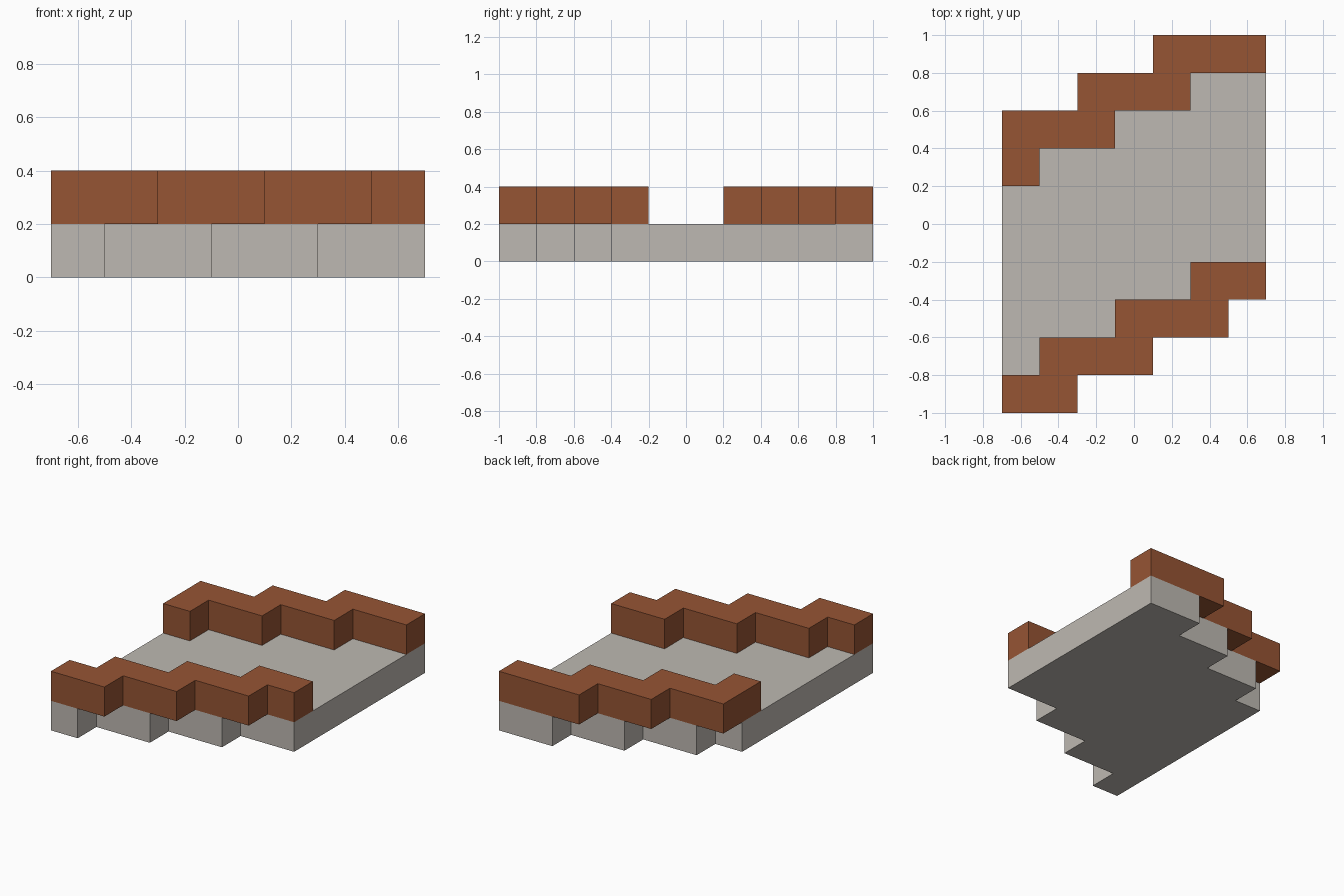
import bpy
import bmesh

cube = bpy.data.objects.get("Cube")
if cube:
    bpy.data.objects.remove(cube, do_unlink=True)

STEP = 0.2   # depth of each stair step in the outline


def make_material(name, colour):
    mat = bpy.data.materials.new(name)
    mat.use_nodes = True
    mat.diffuse_color = colour
    bsdf = next(n for n in mat.node_tree.nodes if n.type == 'BSDF_PRINCIPLED')
    bsdf.inputs["Base Color"].default_value = colour
    return mat


def stair_line(breaks, y):
    """Stepped line along x, rising by one step at every inner break."""
    points = []
    for i, (x0, x1) in enumerate(zip(breaks, breaks[1:])):
        level = y + i * STEP
        points += [(x0, level), (x1, level)]
    return points


def stepped_slab(name, front, back, z0, z1, mat):
    """Extrude the area between two stepped lines from z0 to z1."""
    outline = stair_line(*front) + stair_line(*back)[::-1]
    bm = bmesh.new()
    base = bm.faces.new([bm.verts.new((x, y, z0)) for x, y in outline])
    top = bmesh.ops.extrude_face_region(bm, geom=[base], use_keep_orig=True)
    verts = [v for v in top["geom"] if isinstance(v, bmesh.types.BMVert)]
    bmesh.ops.translate(bm, verts=verts, vec=(0, 0, z1 - z0))
    bmesh.ops.recalc_face_normals(bm, faces=bm.faces)
    mesh = bpy.data.meshes.new(name)
    bm.to_mesh(mesh)
    bm.free()
    mesh.materials.append(mat)
    obj = bpy.data.objects.new(name, mesh)
    bpy.context.collection.objects.link(obj)
    return obj


stone = make_material("pale_stone", (0.515, 0.485, 0.445, 1))
brick = make_material("brown_brick", (0.305, 0.089, 0.034, 1))

# Positions along x where the stepped lines change level
inner = (-0.7, -0.5, -0.1, 0.3, 0.7)
outer = (-0.7, -0.3, 0.1, 0.5, 0.7)
outer_back = (-0.7, -0.3, 0.1, 0.7)

# Floor slab, with stepped front and back ends
stepped_slab("floor_slab", (inner, -1.0), (inner, 0.4), 0, 0.2, stone)

# Zigzag walls, overhanging the slab at the steps
stepped_slab("front_wall", (outer, -1.0), (inner, -0.8), 0.2, 0.4, brick)
stepped_slab("back_wall", (inner, 0.2), (outer_back, 0.6), 0.2, 0.4, brick)
